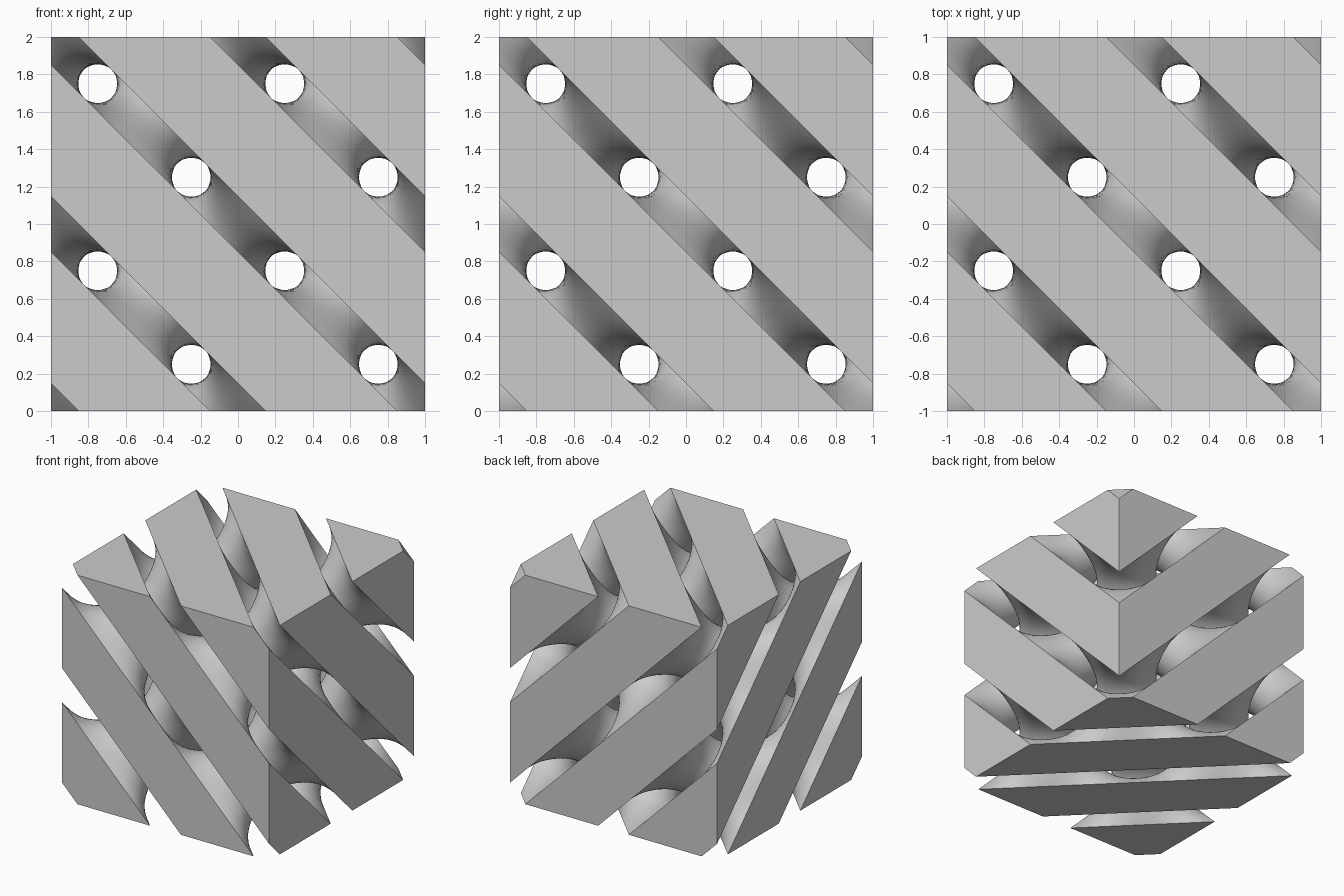
import bpy, bmesh
from math import sin, cos, pi
from mathutils import Vector

THRESHOLD = 0.45      # half-width of the gap between the two networks
STEP = 1 / 24         # sampling distance
PAD = 4               # extra samples beyond the block, trimmed off later
N = 24 + PAD          # samples on each side of the centre

cube = bpy.data.objects.get("Cube")
if cube:
    bpy.data.objects.remove(cube, do_unlink=True)


def field(p):
    """Diamond-type periodic function."""
    x, y, z = p * pi
    return sin(z) * cos(x - y) + cos(z) * sin(x + y)


def gradient(p):
    x, y, z = p * pi
    a, b = sin(z) * sin(x - y), cos(z) * cos(x + y)
    return pi * Vector((b - a, b + a, cos(z) * cos(x - y) - sin(z) * sin(x + y)))


def is_solid(i, j, k):
    if max(abs(i), abs(j), abs(k)) >= N:
        return False
    return abs(field(Vector((i, j, k)) * STEP)) > THRESHOLD


# Sample the solid on a grid
span = range(-N, N + 1)
solid = {(i, j, k) for i in span for j in span for k in span if is_solid(i, j, k)}

# Wrap the samples in a skin of quads, one vertex per grid cell
bm = bmesh.new()
cells = {}


def cell_vert(c):
    if c not in cells:
        cells[c] = bm.verts.new((Vector(c) + Vector((0.5, 0.5, 0.5))) * STEP)
    return cells[c]


for node in solid:
    for axis in range(3):
        u, v = (axis + 1) % 3, (axis + 2) % 3
        for side in (-1, 1):
            other = list(node)
            other[axis] += side
            if tuple(other) in solid:
                continue
            quad = []
            for du, dv in ((-1, -1), (0, -1), (0, 0), (-1, 0)):
                c = list(node)
                c[axis] += min(side, 0)
                c[u] += du
                c[v] += dv
                quad.append(cell_vert(tuple(c)))
            bm.faces.new(quad if side > 0 else quad[::-1])

# Relax the skin, then pull it onto the exact curved surface
for _ in range(3):
    bmesh.ops.smooth_vert(bm, verts=bm.verts[:], factor=0.5,
                          use_axis_x=True, use_axis_y=True, use_axis_z=True)
for vert in bm.verts:
    if max(abs(c) for c in vert.co) > 1 + 2 * STEP:
        continue
    level = THRESHOLD if field(vert.co) > 0 else -THRESHOLD
    for _ in range(4):
        g = gradient(vert.co)
        vert.co -= g * ((field(vert.co) - level) / max(g.length_squared, 0.5))

# Trim to a clean cube and cap each cut with flat faces
for axis in range(3):
    for side in (-1, 1):
        normal = Vector((0, 0, 0))
        normal[axis] = side
        cut = bmesh.ops.bisect_plane(
            bm, geom=bm.verts[:] + bm.edges[:] + bm.faces[:], dist=1e-5,
            plane_co=normal, plane_no=normal, clear_outer=True)["geom_cut"]
        rim = [e for e in cut if isinstance(e, bmesh.types.BMEdge) and e.is_boundary]
        bmesh.ops.holes_fill(bm, edges=rim, sides=0)

bmesh.ops.triangulate(bm, faces=[f for f in bm.faces if len(f.verts) > 4])
bmesh.ops.recalc_face_normals(bm, faces=bm.faces[:])
bmesh.ops.translate(bm, verts=bm.verts[:], vec=(0, 0, 1))

mesh = bpy.data.meshes.new("lattice_block")
bm.to_mesh(mesh)
bm.free()
block = bpy.data.objects.new("lattice_block", mesh)
bpy.context.collection.objects.link(block)

# Plain grey material
grey = bpy.data.materials.new("light_grey")
grey.use_nodes = True
grey.diffuse_color = (0.6, 0.6, 0.6, 1)
grey.node_tree.nodes["Principled BSDF"].inputs["Base Color"].default_value = (0.6, 0.6, 0.6, 1)
mesh.materials.append(grey)

# Smooth curves with crisp cut edges
bpy.ops.object.select_all(action='DESELECT')
block.select_set(True)
bpy.context.view_layer.objects.active = block
bpy.ops.object.shade_smooth_by_angle(angle=0.5)
